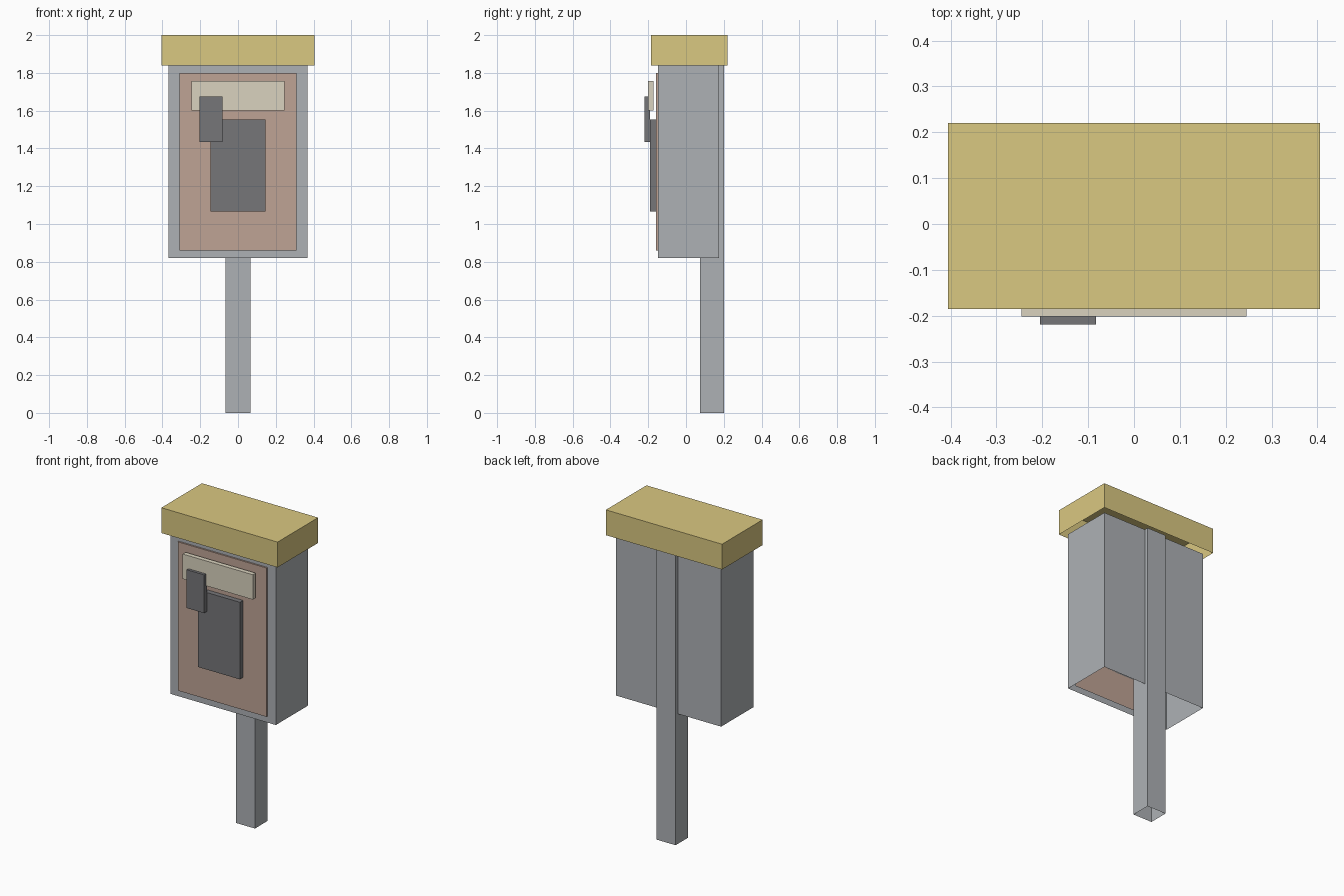
import bpy, bmesh
from mathutils import Vector

if "Cube" in bpy.data.objects:
    bpy.data.objects.remove(bpy.data.objects["Cube"])


def material(name, rgb):
    m = bpy.data.materials.new(name)
    m.diffuse_color = (*rgb, 1)
    m.use_nodes = True
    m.node_tree.nodes["Principled BSDF"].inputs["Base Color"].default_value = m.diffuse_color
    return m


YELLOW = material("yellow", (0.70, 0.58, 0.22))
TAN = material("tan", (0.52, 0.37, 0.30))
CREAM = material("cream", (0.70, 0.65, 0.52))
DARK = material("dark_grey", (0.18, 0.18, 0.19))
GREY = material("grey", (0.42, 0.44, 0.46))

SIDES = {"top": (0, 0, 1), "bottom": (0, 0, -1), "front": (0, -1, 0), "back": (0, 1, 0)}


def box(name, x, y, z, mat, open_sides=(), window=None):
    """Box from (min, max) ranges; some sides may be left open.
    window = (x range, z range) of an opening in the front face."""
    bm = bmesh.new()
    bmesh.ops.create_cube(bm, size=1)
    for v in bm.verts:
        v.co = [r[0] + (c + 0.5) * (r[1] - r[0]) for r, c in zip((x, y, z), v.co)]
    bm.normal_update()
    front = next(f for f in bm.faces if f.normal.y < -0.9)
    if window:
        bmesh.ops.inset_region(bm, faces=[front], thickness=0.01)
        mx, mz = sum(x) / 2, sum(z) / 2
        for v in front.verts:
            v.co = (window[0][v.co.x > mx], y[0], window[1][v.co.z > mz])
    gone = [f for f in bm.faces if any(f.normal.dot(Vector(SIDES[s])) > 0.9 for s in open_sides)]
    if window:
        gone.append(front)
    bmesh.ops.delete(bm, geom=gone, context='FACES')
    mesh = bpy.data.meshes.new(name)
    bm.to_mesh(mesh)
    bm.free()
    mesh.materials.append(mat)
    ob = bpy.data.objects.new(name, mesh)
    bpy.context.collection.objects.link(ob)
    return ob


PANEL_X, PANEL_Z = (-0.31, 0.31), (0.86, 1.80)

# Support: hollow post and housing, lid open underneath
box("post", (-0.067, 0.066), (0.075, 0.20), (0, 1.84), GREY, ("top", "bottom"))
box("housing", (-0.368, 0.368), (-0.148, 0.175), (0.82, 1.84), GREY,
    ("top", "bottom"), (PANEL_X, PANEL_Z))
box("lid", (-0.406, 0.406), (-0.185, 0.22), (1.84, 2.0), YELLOW, ("bottom",))

# Front panel filling the housing window
box("front_panel", PANEL_X, (-0.158, -0.148), PANEL_Z, TAN, ("back",))

# Details mounted on the panel
box("sign_plate", (-0.245, 0.245), (-0.202, -0.173), (1.60, 1.757), CREAM)
box("display_plate", (-0.146, 0.146), (-0.19, -0.158), (1.065, 1.552), DARK)
box("handset", (-0.205, -0.083), (-0.219, -0.19), (1.433, 1.675), DARK)
